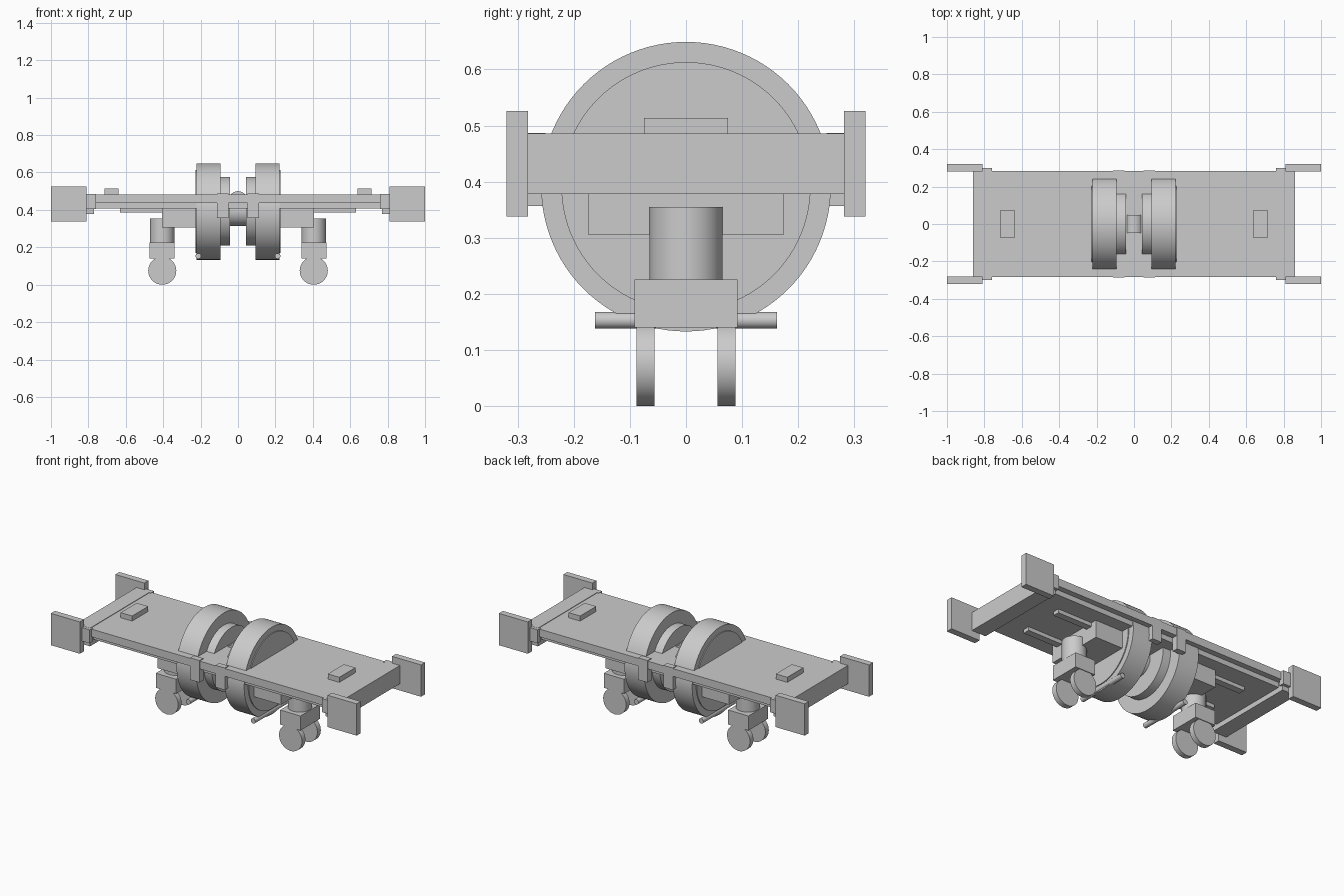
import bpy, math

if "Cube" in bpy.data.objects:
    bpy.data.objects.remove(bpy.data.objects["Cube"])

grey = bpy.data.materials.new("light_grey")
grey.diffuse_color = (0.6, 0.6, 0.6, 1)
grey.use_nodes = True
grey.node_tree.nodes["Principled BSDF"].inputs["Base Color"].default_value = grey.diffuse_color


def box(name, x0, x1, y0, y1, z0, z1):
    bpy.ops.mesh.primitive_cube_add(size=1, location=((x0 + x1) / 2, (y0 + y1) / 2, (z0 + z1) / 2))
    o = bpy.context.object
    o.name = name
    o.scale = (abs(x1 - x0), abs(y1 - y0), z1 - z0)
    bpy.ops.object.transform_apply(location=False, rotation=False, scale=True)
    o.data.materials.append(grey)
    return o


def cyl(name, axis, r, length, loc, n=64):
    rot = {"x": (0, math.pi / 2, 0), "y": (math.pi / 2, 0, 0), "z": (0, 0, 0)}[axis]
    bpy.ops.mesh.primitive_cylinder_add(vertices=n, radius=r, depth=length, location=loc, rotation=rot)
    o = bpy.context.object
    o.name = name
    o.data.materials.append(grey)
    bpy.ops.object.shade_smooth_by_angle(angle=math.radians(35))
    return o


# deck and the plate below it
box("deck", -0.80, 0.80, -0.283, 0.283, 0.437, 0.483)
box("under_plate", -0.78, 0.78, -0.25, 0.25, 0.407, 0.437)

# centre axle and pivot
cyl("axle", "x", 0.08, 0.12, (0, 0, 0.393))
cyl("pivot", "y", 0.05, 0.095, (0, 0, 0.45), 32)

for s in (-1, 1):
    side = "left" if s < 0 else "right"
    # big drive wheel: tyre, outer cap, inner hub
    cyl("wheel_" + side, "x", 0.258, 0.128, (s * 0.157, 0, 0.391), 96)
    cyl("wheel_cap_" + side, "x", 0.222, 0.02, (s * 0.216, 0, 0.391), 96)
    cyl("wheel_hub_" + side, "x", 0.184, 0.06, (s * 0.073, 0, 0.393), 96)
    # foot rod under the wheel
    cyl("rod_" + side, "y", 0.015, 0.324, (s * 0.212, 0, 0.153), 24)
    # gearbox and strip under the deck
    box("gearbox_" + side, s * 0.21, s * 0.405, -0.175, 0.175, 0.306, 0.42)
    for y in (-0.12, 0.12):
        box("under_strip_" + side, s * 0.40, s * 0.63, y - 0.02, y + 0.02, 0.385, 0.41)
    # caster
    cyl("caster_stem_" + side, "z", 0.065, 0.135, (s * 0.405, 0, 0.2875), 48)
    box("caster_fork_" + side, s * 0.34, s * 0.473, -0.092, 0.092, 0.14, 0.226)
    for y in (-0.072, 0.072):
        cyl("caster_wheel_" + side, "y", 0.075, 0.032, (s * 0.405, y, 0.075), 48)
    # end beam and deck pad
    box("end_beam_" + side, s * 0.77, s * 0.862, -0.2825, 0.2825, 0.378, 0.486)
    box("deck_pad_" + side, s * 0.64, s * 0.715, -0.075, 0.075, 0.48, 0.513)
    for t in (-1, 1):
        # corner plates with their tabs, hanging side brackets
        box("corner_plate_" + side, s * 0.81, s * 1.0, t * 0.282, t * 0.32, 0.338, 0.526)
        box("corner_tab_" + side, s * 0.76, s * 0.82, t * 0.27, t * 0.30, 0.405, 0.485)
        box("side_bracket_" + side, s * 0.052, s * 0.113, t * 0.25, t * 0.285, 0.357, 0.487)
